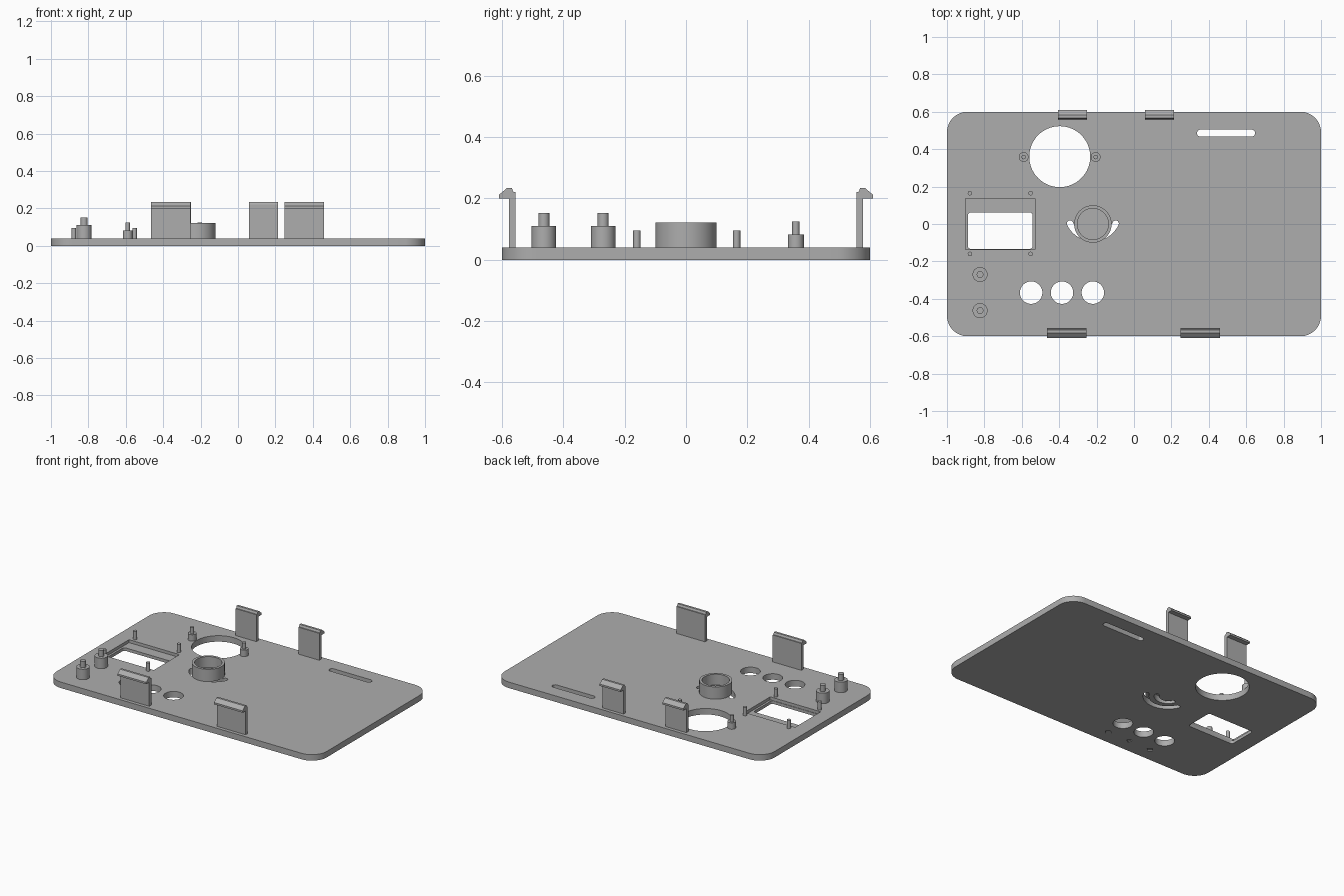
import bpy
import bmesh
from math import pi, sin, cos

cube = bpy.data.objects.get("Cube")
if cube:
    bpy.data.objects.remove(cube)

GREY = (0.42, 0.42, 0.42, 1)
mat = bpy.data.materials.new("plain grey")
mat.use_nodes = True
mat.diffuse_color = GREY
mat.node_tree.nodes["Principled BSDF"].inputs["Base Color"].default_value = GREY
TOP = 0.04


def finish(name, bm):
    """Turn a bmesh into a linked object."""
    bmesh.ops.recalc_face_normals(bm, faces=bm.faces)
    me = bpy.data.meshes.new(name)
    bm.to_mesh(me)
    bm.free()
    me.materials.append(mat)
    ob = bpy.data.objects.new(name, me)
    bpy.context.collection.objects.link(ob)
    return ob


def smooth(ob):
    bpy.ops.object.select_all(action="DESELECT")
    ob.select_set(True)
    bpy.context.view_layer.objects.active = ob
    bpy.ops.object.shade_smooth_by_angle(angle=pi / 6)


def add_prism(bm, pts, z0, z1):
    """Extrude a plan outline from z0 to z1."""
    face = bm.faces.new([bm.verts.new((x, y, z0)) for x, y in pts])
    new = bmesh.ops.extrude_face_region(bm, geom=[face])["geom"]
    verts = [v for v in new if isinstance(v, bmesh.types.BMVert)]
    bmesh.ops.translate(bm, verts=verts, vec=(0, 0, z1 - z0))


def prism(name, pts, z0, z1):
    bm = bmesh.new()
    add_prism(bm, pts, z0, z1)
    return finish(name, bm)


def arc(x, y, r, a0, a1, n):
    return [(x + r * cos(a0 + (a1 - a0) * i / n),
             y + r * sin(a0 + (a1 - a0) * i / n)) for i in range(n + 1)]


def circle(x, y, r, n=48):
    return arc(x, y, r, 0, 2 * pi, n)[:-1]


def rounded_rect(x0, x1, y0, y1, r, n=10):
    corners = ((x1 - r, y1 - r), (x0 + r, y1 - r), (x0 + r, y0 + r), (x1 - r, y0 + r))
    pts = []
    for i, (x, y) in enumerate(corners):
        pts += arc(x, y, r, i * pi / 2, (i + 1) * pi / 2, n)
    return pts


def smile(x, y, r, w, spread):
    """Curved slot outline with round ends, opening upwards."""
    a0, a1 = 1.5 * pi - spread, 1.5 * pi + spread
    ends = [(x + r * cos(a), y + r * sin(a)) for a in (a0, a1)]
    return (arc(x, y, r + w, a0, a1, 24) + arc(*ends[1], w, a1, a1 + pi, 8)[1:-1]
            + arc(x, y, r - w, a1, a0, 24) + arc(*ends[0], w, a0 + pi, a0 + 2 * pi, 8)[1:-1])


# Panel with its openings
panel = prism("panel", rounded_rect(-1, 1, -0.6, 0.6, 0.11, 16), 0, TOP)
RING_X = -0.22
BUTTONS = (-0.55, -0.385, RING_X)
through = [
    circle(-0.397, 0.36, 0.163, 64),
    rounded_rect(0.337, 0.647, 0.467, 0.505, 0.0185),
    rounded_rect(-0.888, -0.542, -0.133, 0.062, 0.016),
    smile(RING_X, 0.06, 0.135, 0.017, 1.13),
    smile(RING_X, 0.06, 0.07, 0.015, 1.1),
] + [circle(x, -0.367, 0.06) for x in BUTTONS]
cuts = [(pts, -0.1, 0.1) for pts in through]
cuts.append((rounded_rect(-0.902, -0.528, -0.136, 0.136, 0.002, 2), 0.02, 0.1))

# Shallow button marks on the underside
for x, sides in zip(BUTTONS, (4, 3, 4)):
    cuts.append((circle(x, -0.505, 0.022, sides), -0.1, 0.006))

for pts, z0, z1 in cuts:
    cutter = prism("cutter", pts, z0, z1)
    cutter.hide_render = True
    mod = panel.modifiers.new("opening", "BOOLEAN")
    mod.operation = "DIFFERENCE"
    mod.solver = "EXACT"
    mod.object = cutter
    bpy.context.view_layer.objects.active = panel
    bpy.ops.object.modifier_apply(modifier=mod.name)
    bpy.data.objects.remove(cutter)
smooth(panel)


def lathe(name, x, y, profile, n=32):
    """Spin a radius and height profile around a vertical axis."""
    bm = bmesh.new()
    verts = [bm.verts.new((x + r, y, z)) for r, z in profile]
    edges = [bm.edges.new(pair) for pair in zip(verts, verts[1:])]
    bmesh.ops.spin(bm, geom=verts + edges, cent=(x, y, 0), axis=(0, 0, 1),
                   angle=2 * pi, steps=n)
    bmesh.ops.remove_doubles(bm, verts=bm.verts, dist=0.0001)
    smooth(finish(name, bm))


# Round cup with a thin floor over the curved slots
lathe("round_cup", RING_X, 0, [(0, TOP), (0.1, TOP), (0.1, 0.122), (0.083, 0.122),
                               (0.083, 0.05), (0, 0.05)], 64)


def stepped_post(name, x, y, r, shoulder, pin_r, top):
    lathe(name, x, y, [(0, TOP), (r, TOP), (r, shoulder), (pin_r, shoulder),
                       (pin_r, top), (0, top)])


# Stepped posts
for i, y in enumerate((-0.27, -0.463)):
    stepped_post(f"large_post_{i + 1}", -0.823, y, 0.04, 0.11, 0.018, 0.152)
for i, x in enumerate((-0.59, -0.205)):
    stepped_post(f"small_post_{i + 1}", x, 0.358, 0.026, 0.083, 0.012, 0.124)

# Plain pins around the window
for x in (-0.877, -0.553):
    for y in (-0.16, 0.165):
        side = ("right" if x < -0.7 else "left") + ("_front" if y < 0 else "_back")
        lathe("window_pin_" + side, x, y, [(0, TOP), (0.012, TOP), (0.012, 0.096), (0, 0.096)])

# Snap clips along the long edges
CLIP = [(0.555, TOP), (0.577, TOP), (0.577, 0.2), (0.609, 0.2), (0.609, 0.212),
        (0.583, 0.234), (0.568, 0.234), (0.562, 0.22), (0.555, 0.22)]


def clip(name, x0, x1, sign):
    bm = bmesh.new()
    face = bm.faces.new([bm.verts.new((x0, sign * y, z)) for y, z in CLIP])
    new = bmesh.ops.extrude_face_region(bm, geom=[face])["geom"]
    verts = [v for v in new if isinstance(v, bmesh.types.BMVert)]
    bmesh.ops.translate(bm, verts=verts, vec=(x1 - x0, 0, 0))
    finish(name, bm)


clip("back_clip_right", -0.407, -0.252, 1)
clip("back_clip_left", 0.058, 0.213, 1)
clip("front_clip_right", -0.465, -0.253, -1)
clip("front_clip_left", 0.248, 0.46, -1)
